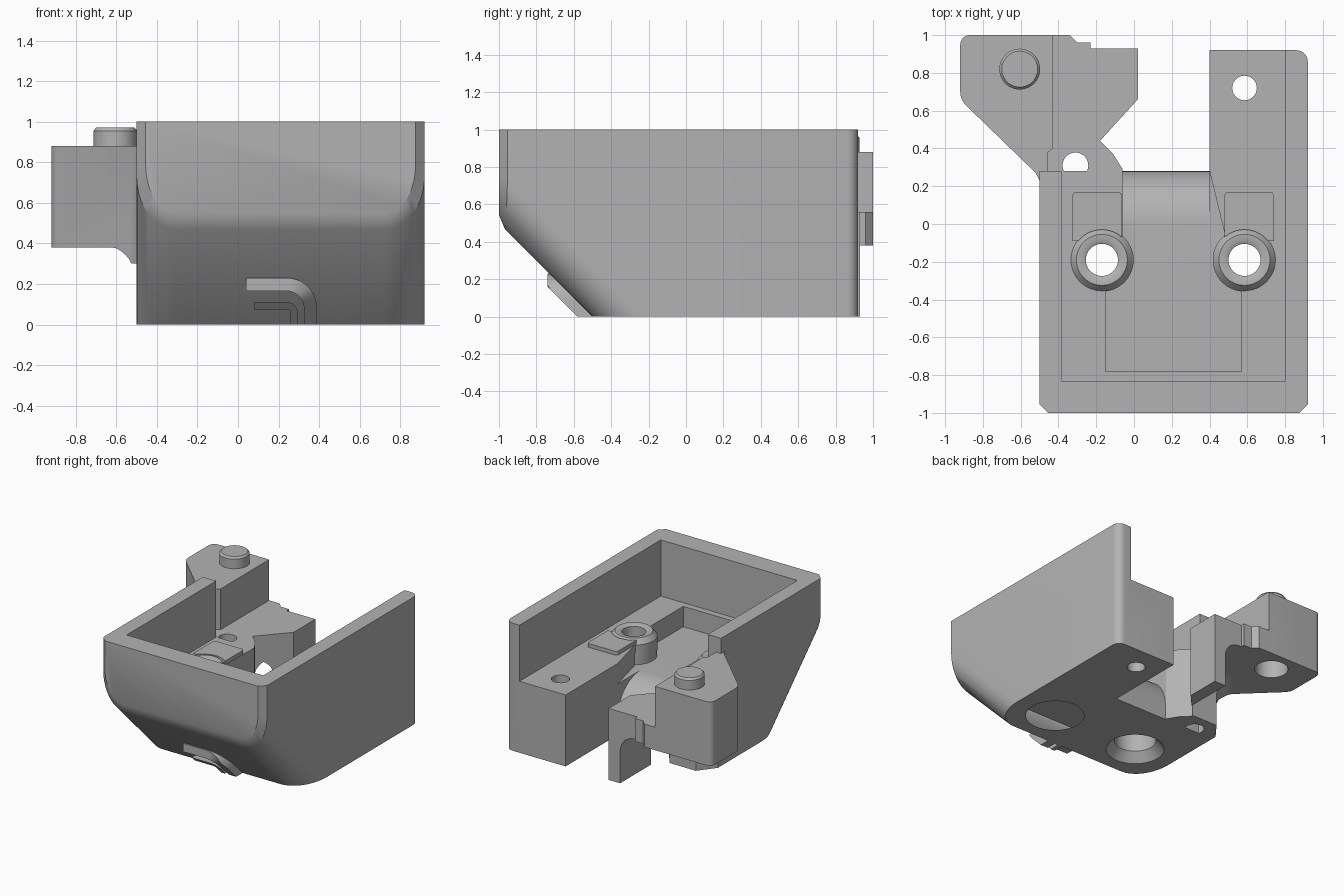
import bpy, bmesh, math
from mathutils import Vector

if "Cube" in bpy.data.objects:
    bpy.data.objects.remove(bpy.data.objects["Cube"])

grey = bpy.data.materials.new("plain_grey")
grey.diffuse_color = (0.45, 0.45, 0.45, 1)
grey.use_nodes = True
grey.node_tree.nodes["Principled BSDF"].inputs["Base Color"].default_value = grey.diffuse_color


def finish(name, bm):
    bmesh.ops.recalc_face_normals(bm, faces=bm.faces)
    me = bpy.data.meshes.new(name)
    bm.to_mesh(me)
    bm.free()
    ob = bpy.data.objects.new(name, me)
    bpy.context.collection.objects.link(ob)
    me.materials.append(grey)
    return ob


def prism_bm(pts, a, b, axis="z"):
    """Extrude a 2D outline from a to b along an axis."""
    place = {"z": lambda p, t: (p[0], p[1], t), "x": lambda p, t: (t, p[0], p[1])}[axis]
    bm = bmesh.new()
    lo = [bm.verts.new(place(p, a)) for p in pts]
    hi = [bm.verts.new(place(p, b)) for p in pts]
    bm.faces.new(lo)
    bm.faces.new(hi)
    n = len(pts)
    for i in range(n):
        j = (i + 1) % n
        bm.faces.new((lo[i], lo[j], hi[j], hi[i]))
    bmesh.ops.recalc_face_normals(bm, faces=bm.faces)
    return bm


def prism(name, pts, a, b, axis="z"):
    return finish(name, prism_bm(pts, a, b, axis))


def box(name, x0, x1, y0, y1, z0, z1):
    return prism(name, [(x0, y0), (x1, y0), (x1, y1), (x0, y1)], z0, z1)


def arc(cx, cy, r, a0, a1, n=10):
    return [(cx + r * math.cos(math.radians(a0 + (a1 - a0) * i / n)),
             cy + r * math.sin(math.radians(a0 + (a1 - a0) * i / n))) for i in range(n + 1)]


def lathe(name, x, y, prof, n=48):
    """Turn a closed (radius, z) outline; a radius of 0 closes on the axis."""
    bm = bmesh.new()
    vs = [bm.verts.new((r, 0, z)) for r, z in prof]
    es = [bm.edges.new((vs[i], vs[(i + 1) % len(vs)])) for i in range(len(vs))
          if prof[i][0] + prof[(i + 1) % len(vs)][0] > 0]
    bmesh.ops.spin(bm, geom=vs + es, cent=(0, 0, 0), axis=(0, 0, 1),
                   angle=2 * math.pi, steps=n)
    bmesh.ops.remove_doubles(bm, verts=bm.verts, dist=1e-5)
    bmesh.ops.translate(bm, verts=bm.verts, vec=(x, y, 0))
    return finish(name, bm)


def rod(x, y, r, z0, z1):
    return lathe("cutter", x, y, [(0, z0), (r, z0), (r, z1), (0, z1)])


def combine(ob, others, op="DIFFERENCE"):
    for o in others:
        m = ob.modifiers.new("bool", "BOOLEAN")
        m.operation, m.object, m.solver = op, o, "EXACT"
        dg = bpy.context.evaluated_depsgraph_get()
        me = bpy.data.meshes.new_from_object(ob.evaluated_get(dg))
        ob.modifiers.clear()
        ob.data = me
        bpy.data.objects.remove(o)


def bevel(bm, test, off, seg):
    es = [e for e in bm.edges if test(*[v.co for v in e.verts])]
    bmesh.ops.bevel(bm, geom=es, offset=off, segments=seg, profile=0.5,
                    affect="EDGES", clamp_overlap=True)


# Housing: side profile with a sloped nose, rounded nose sides, chamfered front
bm = prism_bm([(-1, 1), (-1, .5), (-.5, 0), (.92, 0), (.92, 1)], -.5, .92, "x")
bevel(bm, lambda a, b: abs(a.x - b.x) < .01 and abs(a.y - b.y) > .4 and abs(a.z - b.z) > .4, .2, 10)
bevel(bm, lambda a, b: a.y < -.999 and b.y < -.999 and min(a.z, b.z) < .99, .045, 1)
bevel(bm, lambda a, b: a.y > .91 and b.y > .91 and a.x > .91 and b.x > .91, .06, 6)
housing = finish("housing", bm)

HOLES = [(-.17, -.19), (.585, -.19)]
cuts = [
    # inner tray, open at the back
    box("cutter", -.385, .8, -.83, 1.2, .56, 1.2),
    # space behind the short left side
    box("cutter", -.8, .4, .28, 1.2, -.1, 1.2),
    # deep pocket
    prism("cutter", [(-.15, -.78), (.57, -.78), (.57, -.1), (.48, -.05), (.4, .28), (.4, .4),
                     (-.06, .4), (-.06, -.1), (-.15, -.1)], .4, .8),
    # rounded rear lip of the pocket
    prism("cutter", [(.28, -.1)] + arc(0, .12, .28, 0, 90, 14) + [(0, .5), (.5, .5), (.5, -.1)],
          -.06, .4, "x"),
    # small mounting hole
    rod(.585, .72, .065, -.1, .8),
]
combine(housing, cuts)

# Screw bosses with raised collars and flat pads
for side, (x, y) in zip(("left", "right"), HOLES):
    combine(housing, [rod(x, y, .165, .32, .55)], "UNION")
    combine(housing, [rod(x, y, .085, -.1, .9),
                      lathe("cutter", x, y, [(0, -.1), (.21, -.1), (.21, 0), (.15, .07),
                                             (.15, .28), (0, .28)])])
    lathe(side + "_boss_collar", x, y, [(.085, .45), (.168, .45), (.168, .555), (.135, .595),
                                        (.105, .595), (.085, .585)])
    px = x - .155 if side == "left" else x - .105
    pad = prism(side + "_pad", [(px, -.09), (px + .26, -.09)] + arc(px + .24, .15, .02, 0, 90, 4)
                + arc(px + .02, .15, .02, 90, 180, 4), .5, .59)
    combine(pad, [rod(x, y, .16, .4, .7)])

# Side arm: low deck plus tall block, hollowed beneath with a filleted undercut
arm = prism("side_arm", [(-.5, .27), (-.06, .27), (-.06, .29), (-.11, .37), (-.18, .44),
                         (.02, .66), (.02, .93), (-.23, .93), (-.23, .96), (-.3, .96),
                         (-.34, 1), (-.5, 1)], 0, .56)
tall = prism("tall_block", [(-.43, 1)] + arc(-.87, .95, .05, 90, 180, 6)
             + arc(-.82, .70, .10, 180, 225, 6)
             + [(-.52, .27), (-.5, .23), (-.455, .23), (-.455, .38), (-.43, .4)], .3, .88)
combine(arm, [tall], "UNION")
bm = prism_bm([(-1.2, 0), (-.515, 0), (-.515, .3), (-.4, .45), (-.08, .45), (-.08, 1.3),
               (-1.2, 1.3)], -.3, .38)
bevel(bm, lambda a, b: a.z > .37 and b.z > .37, .13, 8)
combine(arm, [finish("cutter", bm), rod(-.31, .31, .068, -.1, .8), rod(-.605, .82, .12, .2, .75)])

# Round locating pin with a chamfered top
lathe("locating_pin", -.605, .82, [(0, .8), (.108, .8), (.108, .955), (.095, .97), (0, .97)])


# Nested curved ribs raised from the sloped nose
def rib(name, x0, xc, z_c, r_out, r_in):
    outline = ([(x0, z_c + r_out)] + arc(xc, z_c, r_out, 90, 0) + [(xc + r_out, 0), (xc + r_in, 0)]
               + arc(xc, z_c, r_in, 0, 90) + [(x0, z_c + r_in)])
    bm = bmesh.new()
    front = [bm.verts.new((x, max(-.74, -z - .58), z)) for x, z in outline]
    back = [bm.verts.new((x, -z - .47, z)) for x, z in outline]
    n, h = len(outline), len(outline) // 2
    for i in range(n):
        j = (i + 1) % n
        bm.faces.new((front[i], front[j], back[j], back[i]))
    for i in range(h - 1):
        for ring in (front, back):
            bm.faces.new((ring[i], ring[i + 1], ring[n - 2 - i], ring[n - 1 - i]))
    finish(name, bm)


rib("outer_nose_rib", .04, .24, .08, .15, .085)
rib("inner_nose_rib", .08, .24, .055, .055, .02)

# Smooth the round surfaces, keep edges sharp
for ob in bpy.context.scene.objects:
    ob.select_set(True)
    bpy.context.view_layer.objects.active = ob
bpy.ops.object.shade_smooth_by_angle(angle=math.radians(30))
